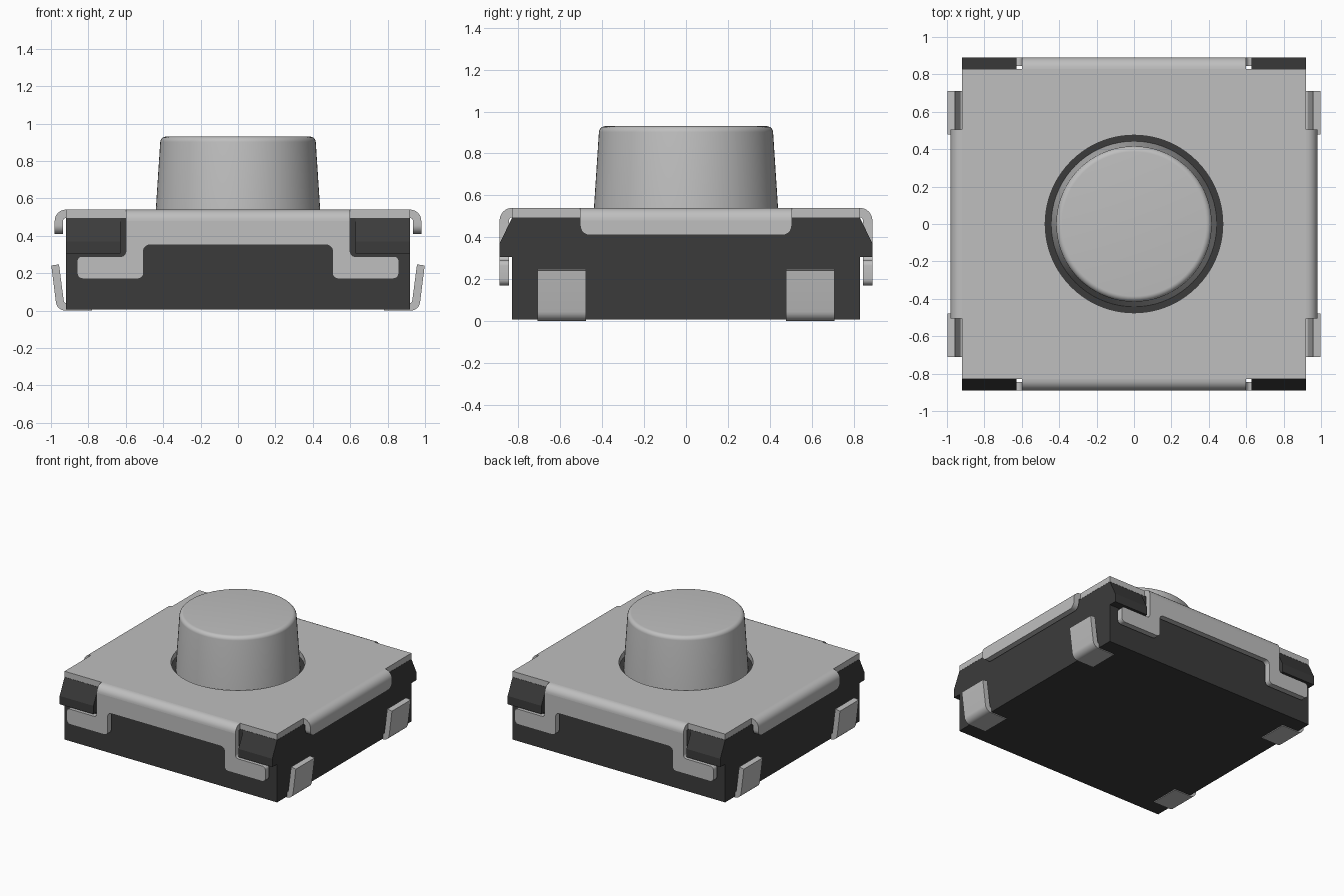
import bpy, bmesh, math
from mathutils import Vector, Matrix

cube = bpy.data.objects.get("Cube")
if cube:
    bpy.data.objects.remove(cube)


def material(name, value):
    m = bpy.data.materials.new(name)
    m.use_nodes = True
    color = (value, value, value, 1)
    m.diffuse_color = color
    m.node_tree.nodes["Principled BSDF"].inputs["Base Color"].default_value = color
    return m


METAL = material("light grey metal", 0.52)
PLASTIC = material("charcoal plastic", 0.044)


def finish(name, bm, mat, smooth=True):
    bmesh.ops.recalc_face_normals(bm, faces=bm.faces)
    mesh = bpy.data.meshes.new(name)
    bm.to_mesh(mesh)
    bm.free()
    mesh.materials.append(mat)
    obj = bpy.data.objects.new(name, mesh)
    bpy.context.collection.objects.link(obj)
    if smooth:
        bpy.ops.object.select_all(action='DESELECT')
        obj.select_set(True)
        bpy.context.view_layer.objects.active = obj
        bpy.ops.object.shade_smooth_by_angle(angle=math.radians(30))
    return obj


def rounded(corners, steps=5):
    """Fillet each (u, v, radius) corner of a closed outline."""
    out = []
    for i, (u, v, r) in enumerate(corners):
        p = Vector((u, v))
        if r == 0:
            out.append(p)
            continue
        a = (Vector(corners[i - 1][:2]) - p).normalized()
        b = (Vector(corners[(i + 1) % len(corners)][:2]) - p).normalized()
        half = a.angle(b) / 2
        center = p + (a + b).normalized() * r / math.sin(half)
        start = p + a * r / math.tan(half) - center
        end = p + b * r / math.tan(half) - center
        for k in range(steps + 1):
            d = start.lerp(end, k / steps)
            out.append(center + d.normalized() * r)
    return out


def circle(radius, n=72):
    return [Vector((radius * math.cos(math.tau * k / n),
                    radius * math.sin(math.tau * k / n))) for k in range(n)]


def arc(cu, cv, radius, n=8):
    return [Vector((cu + radius * math.sin(math.pi / 2 * k / n),
                    cv + radius * math.cos(math.pi / 2 * k / n))) for k in range(n + 1)]


# Axis frames: columns are the directions of outline u, outline v and extrusion
FLAT = Matrix(((1, 0, 0), (0, 1, 0), (0, 0, 1)))
FACE = Matrix(((1, 0, 0), (0, 0, 1), (0, 1, 0)))     # u=x, v=z, along y
SECTION = Matrix(((0, 0, 1), (1, 0, 0), (0, 1, 0)))  # u=y, v=z, along x


def prism(name, loops, low, high, frame, mat, turn=0, smooth=True):
    """Extrude an outline (with optional holes), then turn it about z."""
    bm = bmesh.new()
    edges = []
    for loop in loops:
        verts = [bm.verts.new(frame @ Vector((p[0], p[1], low))) for p in loop]
        if len(loops) == 1:
            bm.faces.new(verts)
        else:
            edges += [bm.edges.new((verts[i - 1], v)) for i, v in enumerate(verts)]
    if edges:
        bmesh.ops.triangle_fill(bm, edges=edges, use_beauty=True)
    ext = bmesh.ops.extrude_face_region(bm, geom=bm.faces[:])
    moved = [g for g in ext["geom"] if isinstance(g, bmesh.types.BMVert)]
    bmesh.ops.translate(bm, verts=moved, vec=frame @ Vector((0, 0, high - low)))
    bmesh.ops.rotate(bm, verts=bm.verts, matrix=Matrix.Rotation(turn, 3, 'Z'))
    return finish(name, bm, mat, smooth)


def rect(a, b, z0, z1):
    return [(a, z0), (b, z0), (b, z1), (a, z1)]


HX, HY = 0.92, 0.83            # body half sizes
TOP, UNDER = 0.54, 0.495       # cover sheet top and underside
BEND, INNER = 0.06, 0.015      # sheet bend radii

# Plastic housing and its four corner lugs
prism("housing", [rect(-HX, HX, -HY, HY)], 0.006, 0.494, FLAT, PLASTIC, smooth=False)
lug = [(-0.8, 0.494), (-0.83, 0.494), (-0.89, 0.37), (-0.89, 0.305), (-0.8, 0.305)]
for end, turn in (("front", 0), ("back", math.pi)):
    prism(end + "_lug_a", [lug], 0.628, HX, SECTION, PLASTIC, turn, False)
    prism(end + "_lug_b", [lug], -HX, -0.628, SECTION, PLASTIC, turn, False)

# Cover sheet with a round opening
prism("cover_plate", [rect(-HX, HX, -HY, HY), circle(0.475)], UNDER, TOP, FLAT, METAL)


def bend(edge):
    """Cross-section of the quarter-round fold at a cover edge."""
    c = TOP - BEND
    return arc(edge, c, BEND) + arc(edge, c, INNER)[::-1]


# Front and back clips: fold, centre band and two outward feet
half = [(0.6, TOP - BEND, 0), (0.6, 0.29, 0.025), (0.86, 0.29, 0.025),
        (0.86, 0.17, 0.03), (0.505, 0.17, 0.03), (0.505, 0.35, 0.03)]
clip = rounded(half + [(-u, v, r) for u, v, r in reversed(half)])
for end, turn in (("front", math.pi), ("back", 0)):
    prism(end + "_clip_fold", [bend(HY)], -0.6, 0.6, SECTION, METAL, turn)
    prism(end + "_clip", [clip], HY + INNER, HY + BEND, FACE, METAL, turn)

# Left and right cover flaps with rounded lower corners
flap = rounded([(-0.505, TOP - BEND, 0), (-0.505, 0.41, 0.045),
                (0.505, 0.41, 0.045), (0.505, TOP - BEND, 0)])
for side, turn in (("left", -math.pi / 2), ("right", math.pi / 2)):
    prism(side + "_flap_fold", [bend(HX)], -0.505, 0.505, SECTION, METAL, turn)
    prism(side + "_flap", [flap], HX + INNER, HX + BEND, FACE, METAL, turn)

# Four bent solder pins
pin = rounded([(0.78, 0, 0), (0.968, 0, 0.05), (0.998, 0.241, 0), (0.957, 0.247, 0),
               (0.93, 0.04, 0.015), (0.78, 0.04, 0)])
for side, turn in (("left", 0), ("right", math.pi)):
    prism(side + "_pin_a", [pin], 0.478, 0.71, FACE, METAL, turn)
    prism(side + "_pin_b", [pin], -0.71, -0.478, FACE, METAL, turn)

# Tapered push button with a rounded rim
profile = rounded([(0, 0.47, 0), (0.444, 0.47, 0), (0.414, 0.93, 0.03), (0, 0.93, 0)])
bm = bmesh.new()
verts = [bm.verts.new((p.x, 0, p.y)) for p in profile]
edges = [bm.edges.new(pair) for pair in zip(verts, verts[1:])]
bmesh.ops.spin(bm, geom=verts + edges, cent=(0, 0, 0), axis=(0, 0, 1),
               angle=math.tau, steps=72)
bmesh.ops.remove_doubles(bm, verts=bm.verts, dist=0.0001)
finish("push_button", bm, METAL)
